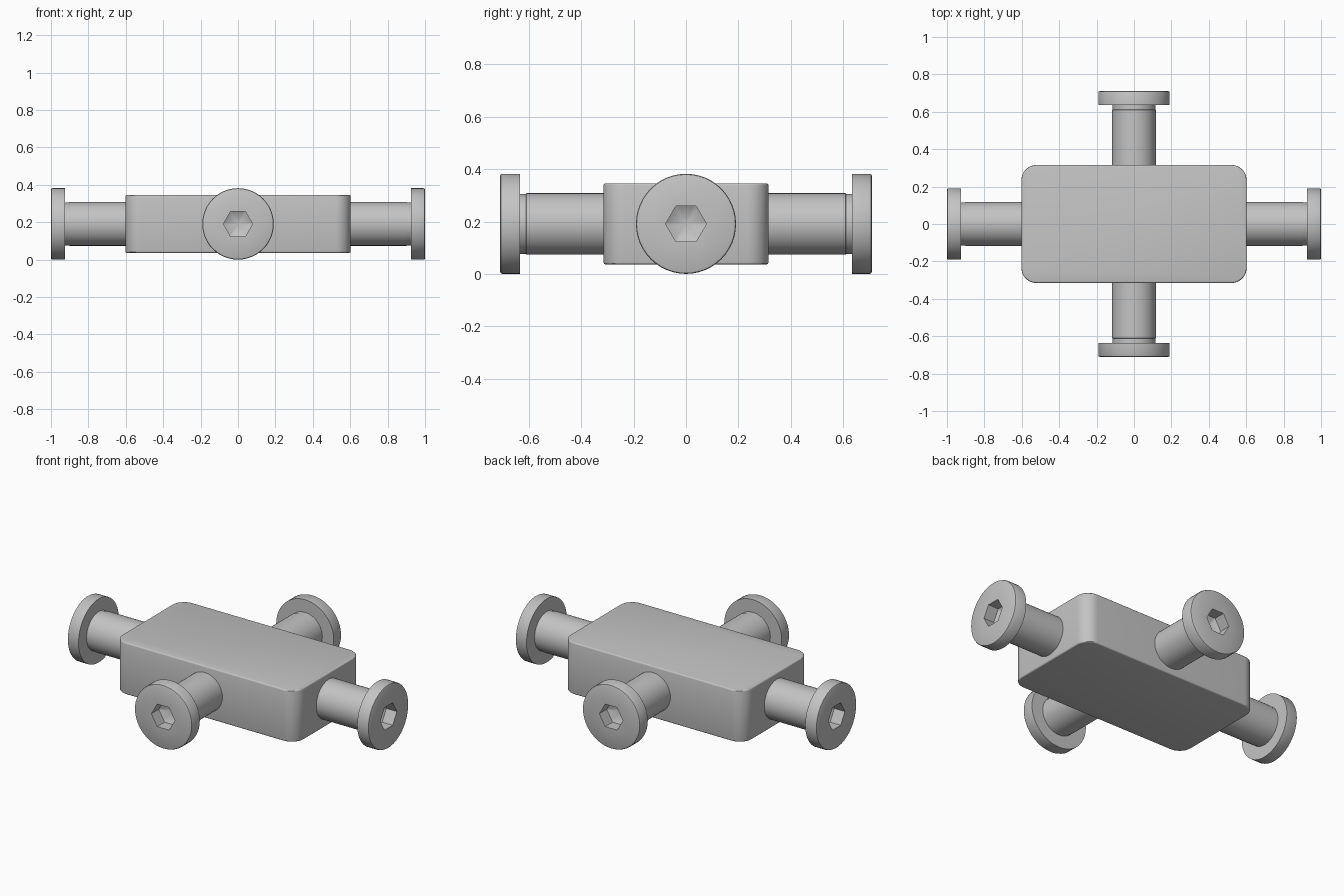
import bpy
import bmesh
from math import radians, cos, sin, pi
from mathutils import Matrix

cube = bpy.data.objects.get("Cube")
if cube:
    bpy.data.objects.remove(cube, do_unlink=True)

STEEL = (0.55, 0.55, 0.55, 1.0)
MID_Z = 0.191
SIDES = 48

steel = bpy.data.materials.new("grey steel")
steel.use_nodes = True
steel.diffuse_color = STEEL
steel.node_tree.nodes["Principled BSDF"].inputs["Base Color"].default_value = STEEL


def finish(bm, name, matrix):
    """Turn a bmesh into a grey object with sharp edges kept."""
    bmesh.ops.recalc_face_normals(bm, faces=bm.faces)
    mesh = bpy.data.meshes.new(name)
    bm.to_mesh(mesh)
    bm.free()
    mesh.transform(matrix)
    mesh.materials.append(steel)
    obj = bpy.data.objects.new(name, mesh)
    bpy.context.collection.objects.link(obj)
    bpy.ops.object.select_all(action="DESELECT")
    obj.select_set(True)
    bpy.context.view_layer.objects.active = obj
    bpy.ops.object.shade_smooth_by_angle(angle=radians(30))
    return obj


def ring(bm, radius, height, hexagonal=False):
    """Add a circle, or a hexagon sampled at the same angles."""
    verts = []
    for i in range(SIDES):
        a = 2 * pi * i / SIDES
        r = radius
        if hexagonal:
            r *= cos(pi / 6) / cos(a % (pi / 3) - pi / 6)
        verts.append(bm.verts.new((r * cos(a), r * sin(a), height)))
    return verts


def bolt(name, start, end, angle):
    """Headed pin along +x with a hex socket, turned about z."""
    bm = bmesh.new()
    under, soft = end - 0.075, 0.008
    profile = [
        (0.117, start, False), (0.117, under - 0.025, False),
        (0.115, under - 0.024, False), (0.115, under, False),
        (0.191, under, False), (0.191, end - soft, False),
        (0.1885, end - 0.0025, False), (0.183, end, False),
        (0.078, end, True), (0.078, end - 0.07, True),
    ]
    rings = [ring(bm, *p) for p in profile]
    bm.faces.new(rings[0])
    for low, high in zip(rings, rings[1:]):
        for i in range(SIDES):
            j = (i + 1) % SIDES
            bm.faces.new((low[i], low[j], high[j], high[i]))
    # Conical socket floor
    tip = bm.verts.new((0, 0, end - 0.11))
    for i in range(SIDES):
        bm.faces.new((rings[-1][i], rings[-1][(i + 1) % SIDES], tip))
    # Local x becomes horizontal, local z becomes the outward direction
    lay = Matrix(((0, 0, 1, 0), (1, 0, 0, 0), (0, 1, 0, 0), (0, 0, 0, 1)))
    place = Matrix.Translation((0, 0, MID_Z)) @ Matrix.Rotation(angle, 4, "Z") @ lay
    return finish(bm, name, place)


# Block with rounded vertical corners and a fine edge round
bm = bmesh.new()
bmesh.ops.create_cube(bm, size=1, matrix=Matrix.Diagonal((1.204, 0.63, 0.31, 1)))
upright = [e for e in bm.edges if abs(e.verts[0].co.z - e.verts[1].co.z) > 0.1]
bmesh.ops.bevel(bm, geom=upright, offset=0.08, segments=10, profile=0.5, affect="EDGES")
rims = [e for e in bm.edges if abs(e.verts[0].co.z - e.verts[1].co.z) < 0.01]
bmesh.ops.bevel(bm, geom=rims, offset=0.008, segments=3, profile=0.5, affect="EDGES")
finish(bm, "block", Matrix.Translation((0, 0, MID_Z)))

# Four bolts, one on each side
bolt("left_bolt", 0.55, 1.0, 0)
bolt("back_bolt", 0.27, 0.71, pi / 2)
bolt("right_bolt", 0.55, 1.0, pi)
bolt("front_bolt", 0.27, 0.71, -pi / 2)
